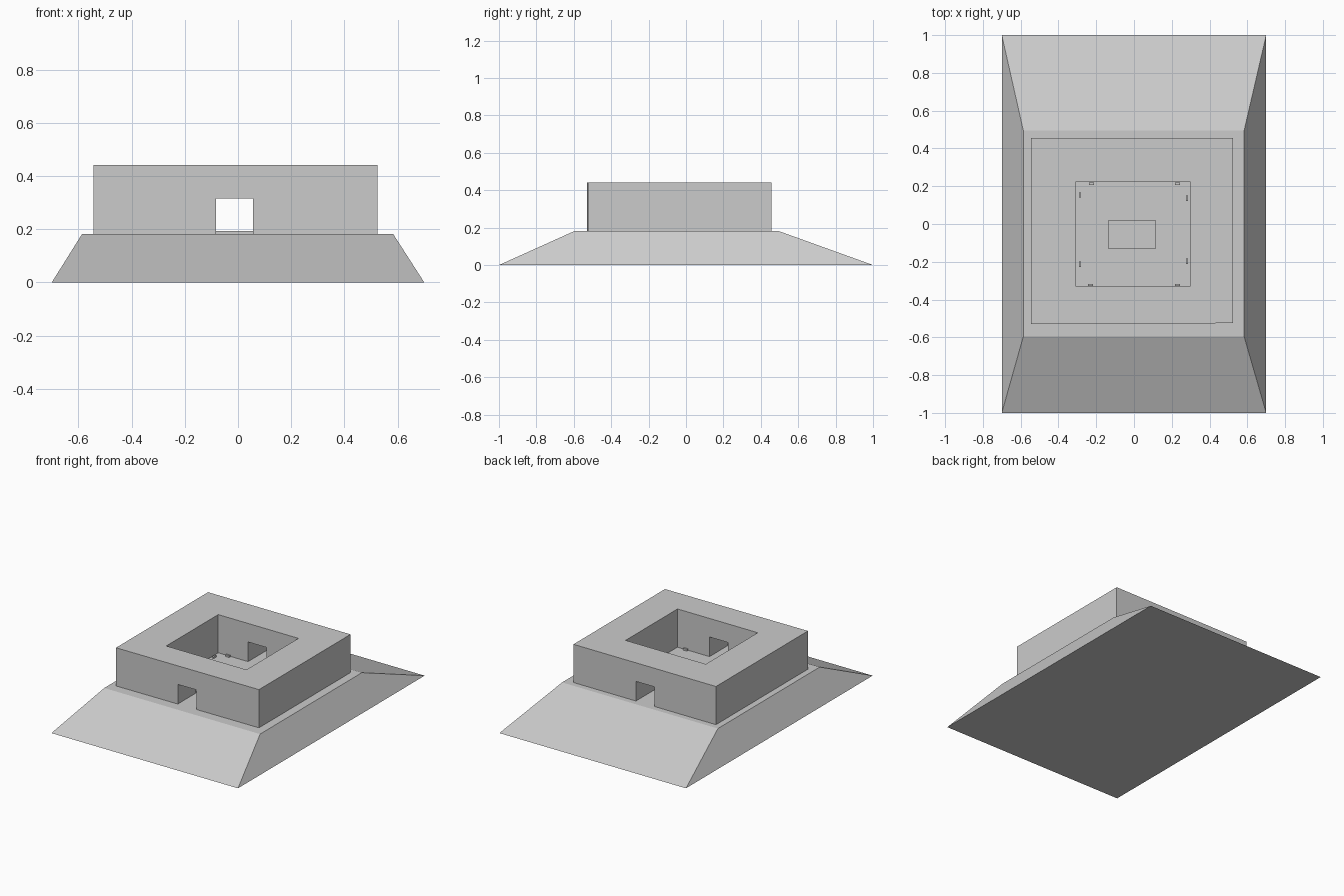
import bpy, bmesh

if "Cube" in bpy.data.objects:
    bpy.data.objects.remove(bpy.data.objects["Cube"])

FLOOR, ROOF = 0.182, 0.441


def prism(name, bottom, top, z0, z1):
    """Solid between two four-cornered outlines (counter-clockwise)."""
    bm = bmesh.new()
    lo = [bm.verts.new((x, y, z0)) for x, y in bottom]
    hi = [bm.verts.new((x, y, z1)) for x, y in top]
    bm.faces.new(lo[::-1])
    bm.faces.new(hi)
    for i in range(4):
        j = (i + 1) % 4
        bm.faces.new((lo[i], lo[j], hi[j], hi[i]))
    mesh = bpy.data.meshes.new(name)
    bm.to_mesh(mesh)
    bm.free()
    obj = bpy.data.objects.new(name, mesh)
    bpy.context.collection.objects.link(obj)
    return obj


def rect(x0, x1, y0, y1):
    return [(x0, y0), (x1, y0), (x1, y1), (x0, y1)]


def box(name, x0, x1, y0, y1, z0, z1):
    r = rect(x0, x1, y0, y1)
    return prism(name, r, r, z0, z1)


def cut(target, cutter):
    mod = target.modifiers.new(cutter.name, 'BOOLEAN')
    mod.operation = 'DIFFERENCE'
    mod.solver = 'EXACT'
    mod.object = cutter
    cutter.hide_render = True
    cutter.display_type = 'WIRE'


# Sloped earth base
prism("sloped_base", rect(-0.7, 0.7, -1, 1),
      rect(-0.586, 0.583, -0.596, 0.495), 0, FLOOR)

# Square building with a very slightly skewed front wall
plan = [(-0.544, -0.53), (0.525, -0.525), (0.525, 0.456), (-0.544, 0.456)]
building = prism("courtyard_building", plan, plan, FLOOR, ROOF)

# Open courtyard and the passage running front to back
cut(building, box("courtyard_cutter", -0.306, 0.296, -0.332, 0.225, 0.1, 0.6))
cut(building, box("passage_cutter", -0.082, 0.056, -0.8, 0.8, 0.1, 0.315))

# Low slab in the middle of the courtyard
box("courtyard_slab", -0.138, 0.116, -0.13, 0.019, FLOOR - 0.004, 0.193)

# Small stones along the courtyard walls: front/back pairs, then side pairs
for i, (x, y) in enumerate([(-0.225, 0.213), (0.23, 0.213),
                            (-0.23, -0.323), (0.23, -0.323)]):
    box(f"wall_stone_{i}", x - 0.014, x + 0.014, y - 0.006, y + 0.006,
        FLOOR - 0.004, 0.194)
for i, (x, y) in enumerate([(-0.286, 0.153), (0.281, 0.136),
                            (-0.286, -0.213), (0.281, -0.197)]):
    box(f"side_stone_{i}", x - 0.006, x + 0.006, y - 0.014, y + 0.014,
        FLOOR - 0.004, 0.194)
